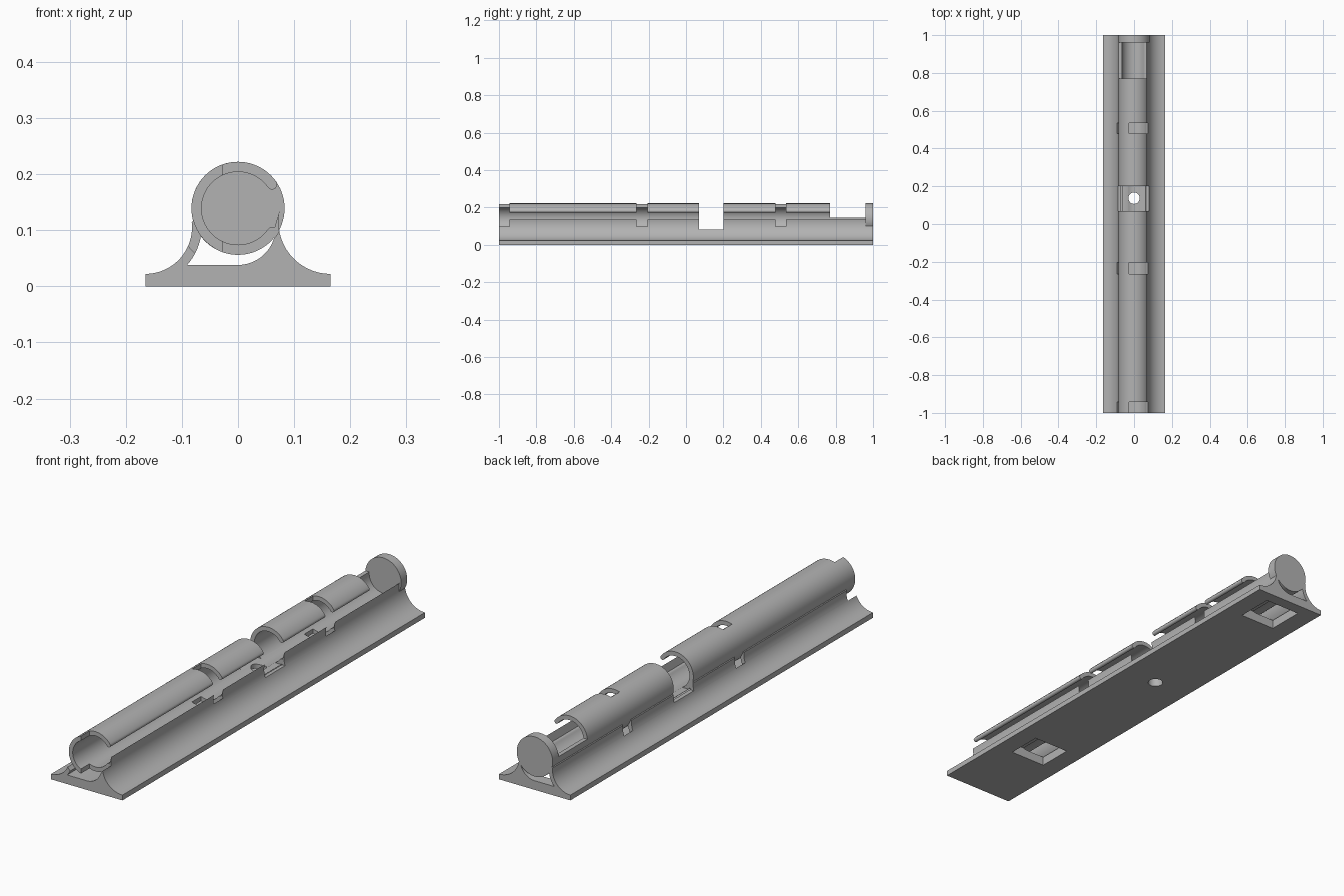
import bpy, bmesh, math

cube = bpy.data.objects.get("Cube")
if cube:
    bpy.data.objects.remove(cube, do_unlink=True)

grey = bpy.data.materials.new("plain grey")
grey.use_nodes = True
GREY = (0.45, 0.45, 0.45, 1)
grey.diffuse_color = GREY
grey.node_tree.nodes["Principled BSDF"].inputs["Base Color"].default_value = GREY

AXIS_Z, OUTER, INNER = 0.139, 0.083, 0.065
TUBE_END = 0.96
MID = (OUTER + INNER) / 2


def arc(cx, cz, r, start, end, n=16):
    """Points (x, z) on an arc, angles in degrees."""
    angles = [math.radians(start + (end - start) * i / n) for i in range(n + 1)]
    return [(cx + r * math.cos(a), cz + r * math.sin(a)) for a in angles]


def prism(name, outline, y0, y1):
    """Extrude an (x, z) outline along y."""
    bm = bmesh.new()
    face = bm.faces.new([bm.verts.new((x, y0, z)) for x, z in outline])
    grown = bmesh.ops.extrude_face_region(bm, geom=[face])["geom"]
    moved = [v for v in grown if isinstance(v, bmesh.types.BMVert)]
    bmesh.ops.translate(bm, verts=moved, vec=(0, y1 - y0, 0))
    bmesh.ops.recalc_face_normals(bm, faces=bm.faces)
    mesh = bpy.data.meshes.new(name)
    bm.to_mesh(mesh)
    bm.free()
    mesh.materials.append(grey)
    obj = bpy.data.objects.new(name, mesh)
    bpy.context.collection.objects.link(obj)
    return obj


def box(name, x0, x1, y0, y1, z0, z1):
    return prism(name, [(x0, z0), (x1, z0), (x1, z1), (x0, z1)], y0, y1)


def combine(target, other, operation):
    """Apply a boolean and discard the helper."""
    other.hide_render = True
    mod = target.modifiers.new("boolean", "BOOLEAN")
    mod.operation = operation
    mod.solver = "EXACT"
    mod.object = other
    bpy.context.view_layer.objects.active = target
    bpy.ops.object.modifier_apply(modifier=mod.name)
    bpy.data.objects.remove(other, do_unlink=True)


# Flared base rail with an open channel under the tube
rail_outline = [(-0.165, 0), (0.165, 0)]
rail_outline += arc(0.165, 0.115, 0.093, 270, 167)
rail_outline += [(0.063, 0.097)]
rail_outline += arc(0, 0.105, 0.067, -15, -90)
rail_outline += arc(-0.165, 0.105, 0.1, -42, -10)
rail_outline += arc(0, AXIS_Z, MID, 222, 190, 8)
rail_outline += arc(-0.165, 0.105, OUTER, 6, -90)
rail = prism("tube_rail", rail_outline, -1, 1)

# Split tube with rounded lips
lip = 35
upper = math.radians(lip)
tip_x, tip_z = MID * math.cos(upper), MID * math.sin(upper)
tip_r = (OUTER - INNER) / 2
tube_outline = arc(0, AXIS_Z, OUTER, lip, 360 - lip, 64)
tube_outline += arc(tip_x, AXIS_Z - tip_z, tip_r, -lip, 180 - lip, 8)[1:-1]
tube_outline += arc(0, AXIS_Z, INNER, 360 - lip, lip, 64)
tube_outline += arc(tip_x, AXIS_Z + tip_z, tip_r, 180 + lip, 360 + lip, 8)[1:-1]
combine(rail, prism("split_tube", tube_outline, -1, TUBE_END), "UNION")

# Strap slots through the open side, with matching holes in the left wall
slot_outline = arc(0, AXIS_Z, OUTER + 0.0008, -109, 109, 48)
hole_outline = arc(0, AXIS_Z, OUTER - 0.0005, 195, 240) + arc(0, AXIS_Z, 0.111, 240, 195)
for y0, y1 in ((-1.01, -0.943), (-0.265, -0.205), (0.478, 0.535)):
    combine(rail, prism("slot_cutter", slot_outline, y0, y1), "DIFFERENCE")
    combine(rail, prism("hole_cutter", hole_outline, y0, y1), "DIFFERENCE")

# Middle gap and lowered section at the back
combine(rail, box("gap_cutter", -0.12, 0.12, 0.07, 0.2, 0.082, 0.3), "DIFFERENCE")
combine(rail, box("back_cutter", -0.12, 0.12, 0.77, TUBE_END + 0.002, 0.146, 0.3), "DIFFERENCE")

# Screw hole and the two pockets underneath
bpy.ops.mesh.primitive_cylinder_add(vertices=40, radius=0.03, depth=0.4, location=(0, 0.137, 0.05))
combine(rail, bpy.context.object, "DIFFERENCE")
for y0, y1 in ((-0.68, -0.53), (0.79, 0.95)):
    combine(rail, box("pocket_cutter", -0.083, 0.083, y0, y1, -0.05, 0.042), "DIFFERENCE")

# Round end stop
cap = prism("end_stop", arc(0, AXIS_Z, OUTER, 0, 360, 72)[:-1], TUBE_END, 1)

# Smooth curves, sharp edges
for obj in (rail, cap):
    bpy.ops.object.select_all(action="DESELECT")
    obj.select_set(True)
    bpy.context.view_layer.objects.active = obj
    bpy.ops.object.shade_smooth_by_angle(angle=math.radians(30))
